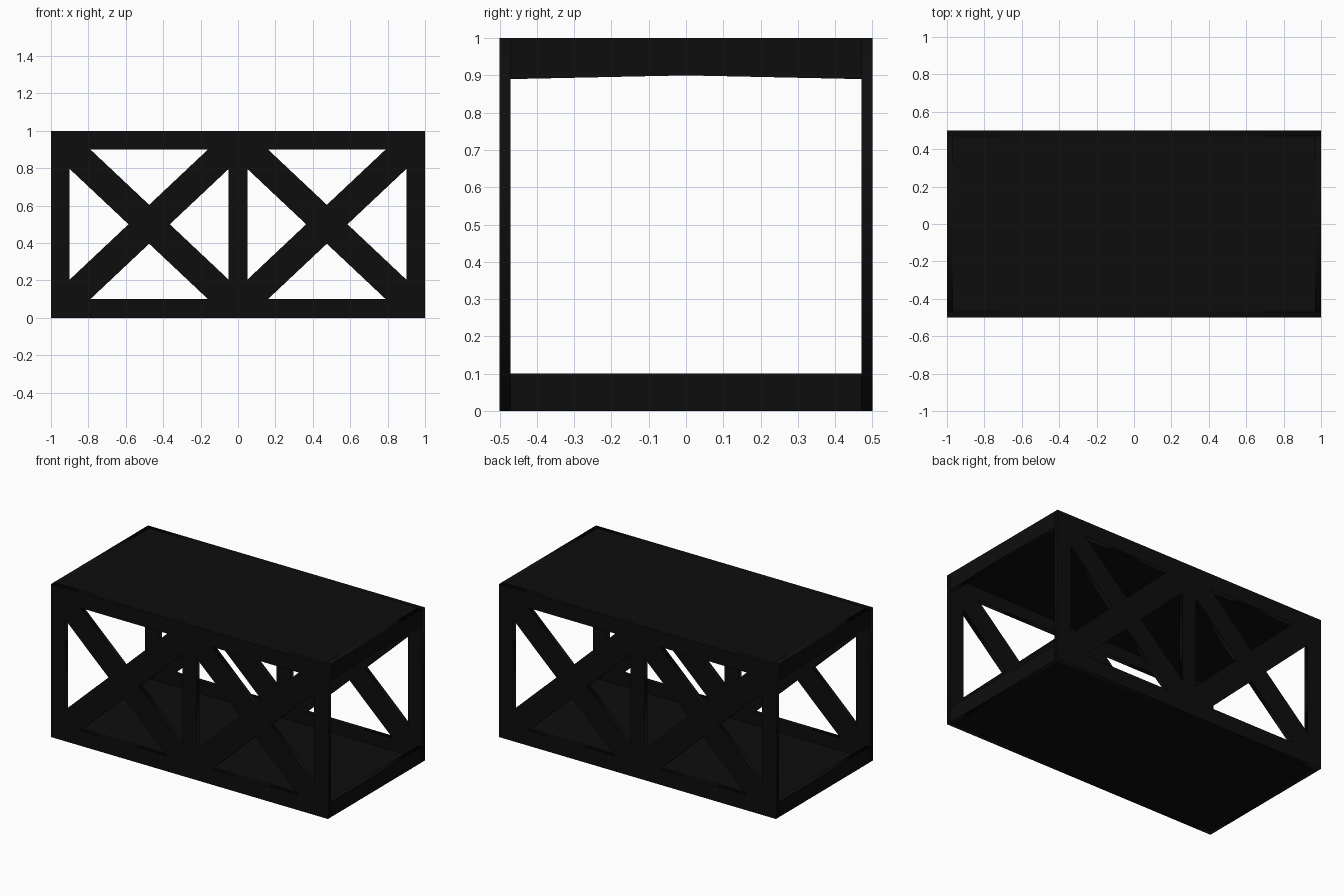
import bpy

if "Cube" in bpy.data.objects:
    bpy.data.objects.remove(bpy.data.objects["Cube"])

L, W, H = 1.0, 0.5, 1.0     # half length, half width, height
T, B, P = 0.03, 0.1, 0.02   # wall thickness, beam depth, plate thickness

black = bpy.data.materials.new("matte_black")
black.diffuse_color = (0.004, 0.004, 0.004, 1)
black.use_nodes = True
black.node_tree.nodes["Principled BSDF"].inputs["Base Color"].default_value = black.diffuse_color


def plate(name, loops, thickness, loc, rot):
    """Flat outline with optional holes, thickened evenly about its plane."""
    cu = bpy.data.curves.new(name, 'CURVE')
    cu.dimensions = '2D'
    cu.fill_mode = 'BOTH'
    cu.extrude = thickness / 2
    for pts in loops:
        sp = cu.splines.new('POLY')
        sp.points.add(len(pts) - 1)
        for p, (u, v) in zip(sp.points, pts):
            p.co = (u, v, 0, 1)
        sp.use_cyclic_u = True
    ob = bpy.data.objects.new(name, cu)
    bpy.context.collection.objects.link(ob)
    ob.location, ob.rotation_euler = loc, rot
    bpy.ops.object.select_all(action='DESELECT')
    ob.select_set(True)
    bpy.context.view_layer.objects.active = ob
    bpy.ops.object.convert(target='MESH')
    ob = bpy.context.view_layer.objects.active
    ob.data.materials.clear()
    ob.data.materials.append(black)
    return ob


def rect(a, b, c, d):
    return [(a, c), (b, c), (b, d), (a, d)]


def bay_holes(x0, x1, z0, z1, off):
    """Four triangles left open by crossed braces; off = half brace height."""
    cx, cz = (x0 + x1) / 2, (z0 + z1) / 2
    run = off * (x1 - x0) / (z1 - z0)
    return [
        [(x0 + run, z1), (x1 - run, z1), (cx, cz + off)],
        [(x0 + run, z0), (x1 - run, z0), (cx, cz - off)],
        [(x0, z0 + off), (x0, z1 - off), (cx - run, cz)],
        [(x1, z0 + off), (x1, z1 - off), (cx + run, cz)],
    ]


Q = 1.5707963
# Side trusses: chords, posts and crossed braces in one pierced panel
truss = ([rect(-L, L, 0, H)]
         + bay_holes(-L + B, -0.05, B, H - B, 0.104)
         + bay_holes(0.05, L - B, B, H - B, 0.104))
for side, s in (("front", -1), ("back", 1)):
    plate(side + "_truss", truss, T, (0, s * (W - T / 2), 0), (Q, 0, 0))

# Cross beams closing both ends; the upper one has a slightly peaked underside
w = W - T
upper = [(-w, H), (-w, 0.89), (0, 0.9), (w, 0.89), (w, H)]
for side, s in (("left", -1), ("right", 1)):
    x = s * (L - T / 2)
    plate(side + "_lower_beam", [rect(-w, w, 0, B)], T, (x, 0, 0), (Q, 0, Q))
    plate(side + "_upper_beam", [upper], T, (x, 0, 0), (Q, 0, Q))

# Thin floor and roof sheets set inside the beams
for name, z in (("floor_sheet", P / 2), ("roof_sheet", H - P / 2)):
    plate(name, [rect(-L + T, L - T, -w, w)], P, (0, 0, z), (0, 0, 0))
